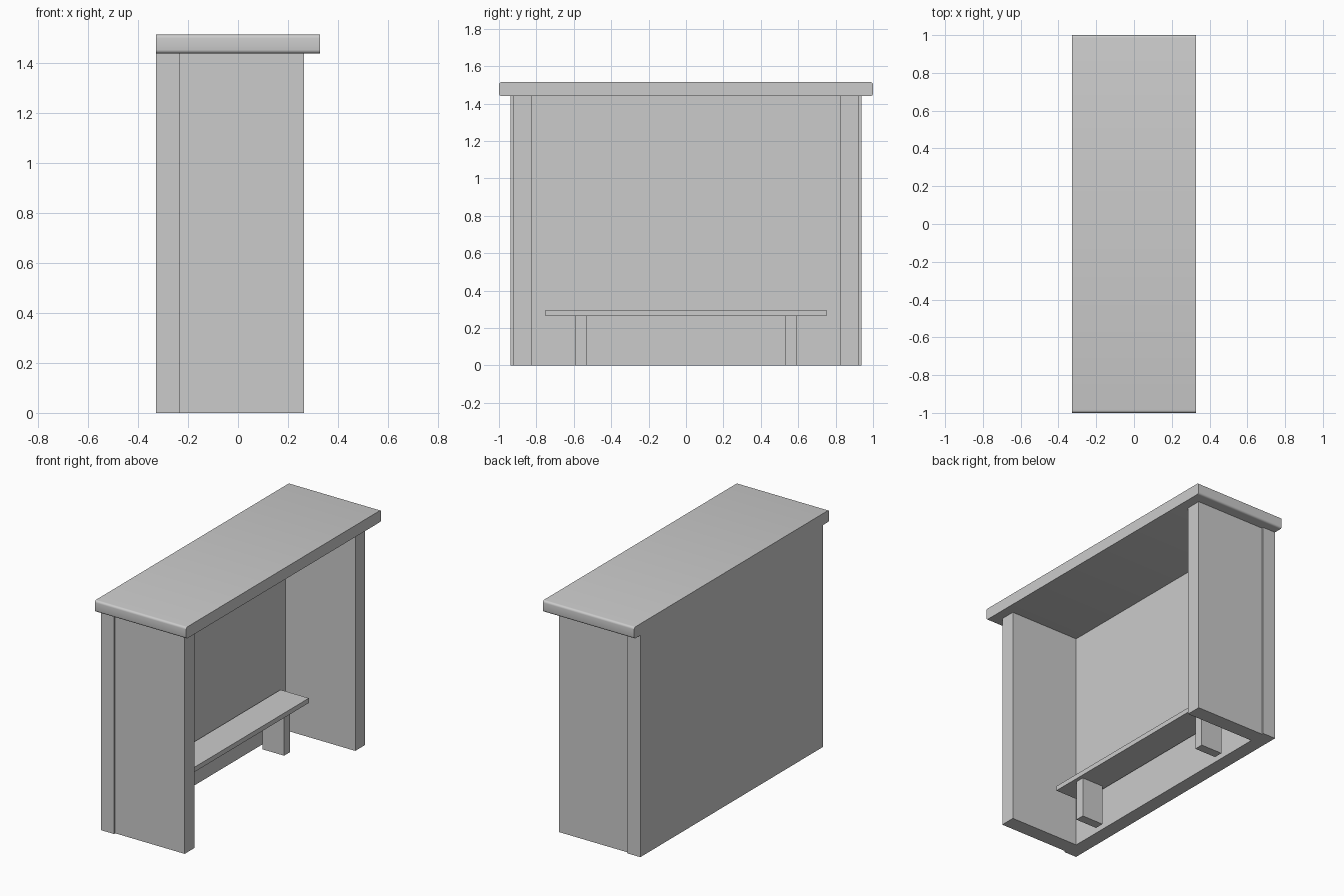
import bpy, bmesh

if "Cube" in bpy.data.objects:
    bpy.data.objects.remove(bpy.data.objects["Cube"])


def box(name, x, y, z):
    """Box from (min, max) ranges on each axis."""
    me = bpy.data.meshes.new(name)
    bm = bmesh.new()
    bmesh.ops.create_cube(bm, size=1)
    for v in bm.verts:
        v.co = [r[0] if c < 0 else r[1] for c, r in zip(v.co, (x, y, z))]
    bm.to_mesh(me)
    bm.free()
    ob = bpy.data.objects.new(name, me)
    bpy.context.collection.objects.link(ob)
    return ob


# Back wall and the thin display panel on its inner face
box("back_wall", (-0.328, -0.235), (-0.937, 0.937), (0, 1.44))
box("display_panel", (-0.24, -0.231), (-0.812, 0.808), (0.375, 1.315))

# Side walls and bench legs, mirrored across the middle
for side, s in (("left", -1), ("right", 1)):
    box(side + "_side_wall", (-0.235, 0.265), sorted((s * 0.825, s * 0.925)), (0, 1.44))
    box(side + "_bench_leg", (-0.195, -0.04), sorted((s * 0.53, s * 0.59)), (0, 0.265))

# Bench seat
box("bench_seat", (-0.22, -0.016), (-0.75, 0.75), (0.265, 0.296))

# Roof slab, rounded along the edges of its two ends
roof = box("roof", (-0.328, 0.328), (-1, 1), (1.44, 1.515))
bm = bmesh.new()
bm.from_mesh(roof.data)
edges = [e for e in bm.edges if abs(e.verts[0].co.x - e.verts[1].co.x) > 0.1]
bmesh.ops.bevel(bm, geom=edges, offset=0.014, segments=4, profile=0.5, affect='EDGES')
bm.to_mesh(roof.data)
bm.free()
bpy.context.view_layer.objects.active = roof
roof.select_set(True)
bpy.ops.object.shade_smooth_by_angle()
